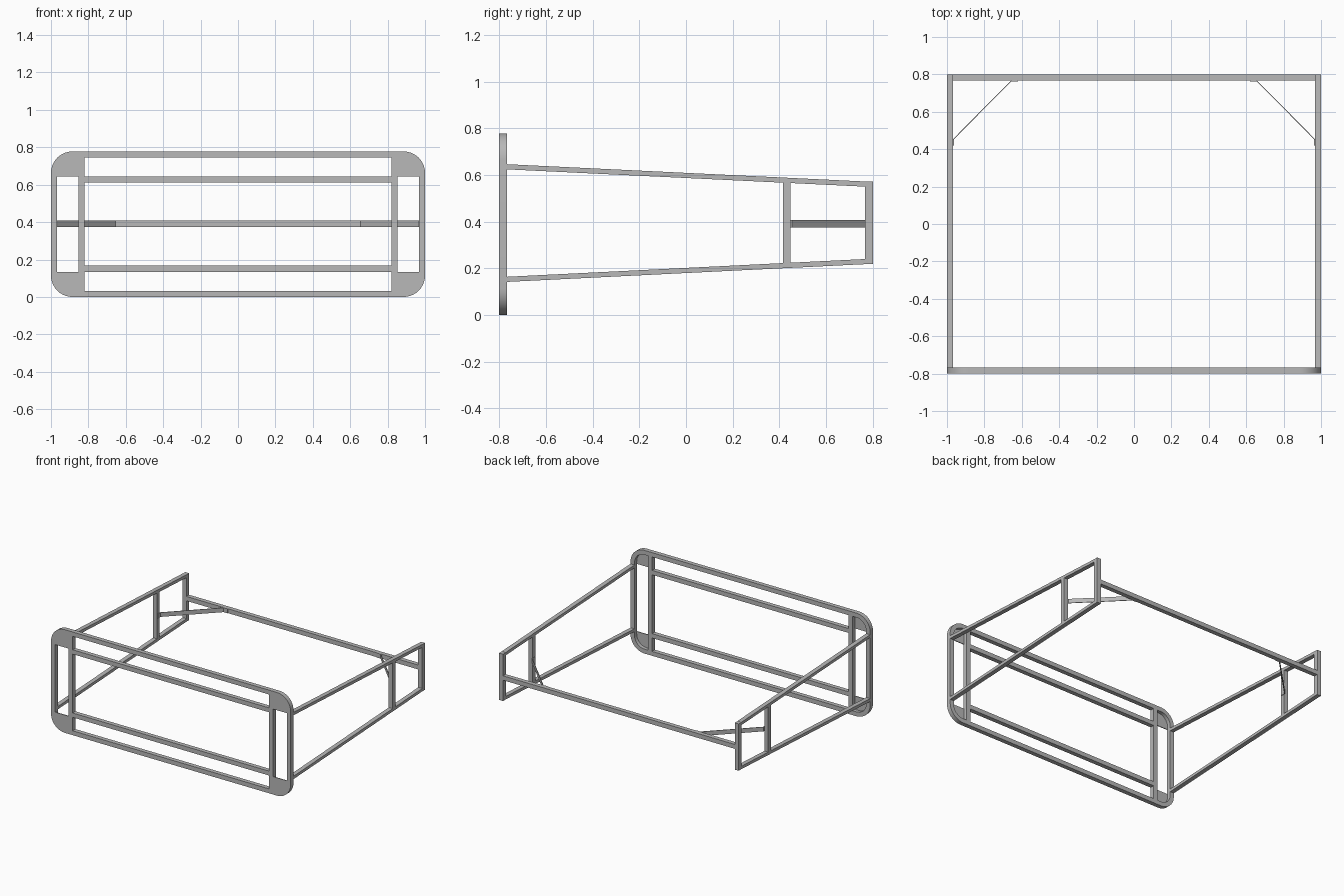
import bpy, bmesh, math
from mathutils import Vector

cube = bpy.data.objects.get("Cube")
if cube:
    bpy.data.objects.remove(cube, do_unlink=True)

steel = bpy.data.materials.new("grey_steel")
steel.use_nodes = True
COLOUR = (0.48, 0.48, 0.48, 1)
steel.diffuse_color = COLOUR
steel.node_tree.nodes["Principled BSDF"].inputs["Base Color"].default_value = COLOUR

T = 0.033                       # tube width
FRONT, BACK = -0.8, 0.8
HEIGHT = 0.778
MID = HEIGHT / 2
RADIUS = 0.115
INNER = 1 - T                   # inner face of the side tubes
UPRIGHT = 0.82                  # inner edge of the front uprights
LOW, HIGH = 0.134, HEIGHT - 0.134


def finish(name, bm):
    bmesh.ops.recalc_face_normals(bm, faces=bm.faces)
    mesh = bpy.data.meshes.new(name)
    bm.to_mesh(mesh)
    bm.free()
    mesh.materials.append(steel)
    obj = bpy.data.objects.new(name, mesh)
    bpy.context.collection.objects.link(obj)
    return obj


def prism(name, points, offset):
    """Extrude a flat outline along an offset."""
    bm = bmesh.new()
    face = bm.faces.new([bm.verts.new(p) for p in points])
    result = bmesh.ops.extrude_face_region(bm, geom=[face], use_keep_orig=True)
    moved = [g for g in result["geom"] if isinstance(g, bmesh.types.BMVert)]
    bmesh.ops.translate(bm, verts=moved, vec=Vector(offset))
    return finish(name, bm)


def box(name, x, y, z):
    corners = [(x[0], y[0], z[0]), (x[1], y[0], z[0]),
               (x[1], y[0], z[1]), (x[0], y[0], z[1])]
    return prism(name, corners, (0, y[1] - y[0], 0))


def span(s, a, b):
    return sorted((s * a, s * b))


def corner_arc(sx, sz, radius, steps=10):
    """Arc from the side of a corner to its top or bottom."""
    cx, cz = 1 - RADIUS, MID - RADIUS
    angles = [math.pi / 2 * i / steps for i in range(steps + 1)]
    return [(sx * (cx + radius * math.cos(a)),
             MID + sz * (cz + radius * math.sin(a))) for a in angles]


def rounded_loop(radius):
    return (corner_arc(1, 1, radius) + corner_arc(-1, 1, radius)[::-1]
            + corner_arc(-1, -1, radius) + corner_arc(1, -1, radius)[::-1])


# Rounded front hoop with a square section
bm = bmesh.new()
section = [(RADIUS, FRONT), (RADIUS, FRONT + T),
           (RADIUS - T, FRONT + T), (RADIUS - T, FRONT)]
rings = [[bm.verts.new((x, y, z)) for x, z in rounded_loop(r)] for r, y in section]
count = len(rings[0])
for k in range(4):
    a, b = rings[k], rings[(k + 1) % 4]
    for i in range(count):
        j = (i + 1) % count
        bm.faces.new((a[i], a[j], b[j], b[i]))
hoop = finish("front_hoop", bm)
bpy.ops.object.select_all(action="DESELECT")
hoop.select_set(True)
bpy.context.view_layer.objects.active = hoop
bpy.ops.object.shade_smooth_by_angle(angle=math.radians(30))

# Front crossbars
box("front_lower_bar", (-UPRIGHT, UPRIGHT), (FRONT, FRONT + T), (LOW, LOW + T))
box("front_upper_bar", (-UPRIGHT, UPRIGHT), (FRONT, FRONT + T), (HIGH - T, HIGH))

# Rear crossbar
box("rear_bar", (-INNER, INNER), (BACK - T, BACK), (0.375, 0.408))

for side, s in (("left", 1), ("right", -1)):
    # Front uprights and corner gussets
    box(side + "_front_upright", span(s, UPRIGHT, UPRIGHT + T),
        (FRONT, FRONT + T), (T, HEIGHT - T))
    for level, sz, edge in (("lower", -1, LOW), ("upper", 1, HIGH)):
        arc = corner_arc(s, sz, RADIUS - T)
        outline = arc + [(s * UPRIGHT, arc[-1][1]), (s * UPRIGHT, edge), (s * INNER, edge)]
        prism(f"{side}_{level}_gusset", [(x, FRONT, z) for x, z in outline], (0, 0.006, 0))

    # Tapering side rails: underside height at front and back, tube depth
    for level, z0, z1 in (("lower", 0.142, 0.218), ("upper", 0.624, 0.55)):
        d = 0.022
        outline = [(s * INNER, FRONT + T, z0), (s * INNER, BACK - T, z1),
                   (s * INNER, BACK - T, z1 + d), (s * INNER, FRONT + T, z0 + d)]
        prism(f"{side}_{level}_rail", outline, (s * T, 0, 0))

    # Side posts
    box(side + "_rear_post", span(s, INNER, 1), (BACK - T, BACK), (0.218, 0.571))
    box(side + "_middle_post", span(s, INNER, 1), (0.415, 0.448), (0.222, 0.568))

    # Bent flat brace across the rear corner
    t = 0.004
    path = [(INNER, 0.42), (INNER, 0.455), (0.657, BACK - T), (0.62, BACK - T)]
    inside = [(0.62, BACK - T - t), (0.655, BACK - T - t), (INNER - t, 0.453), (INNER - t, 0.42)]
    prism(side + "_corner_brace", [(s * x, y, 0.375) for x, y in path + inside], (0, 0, T))
